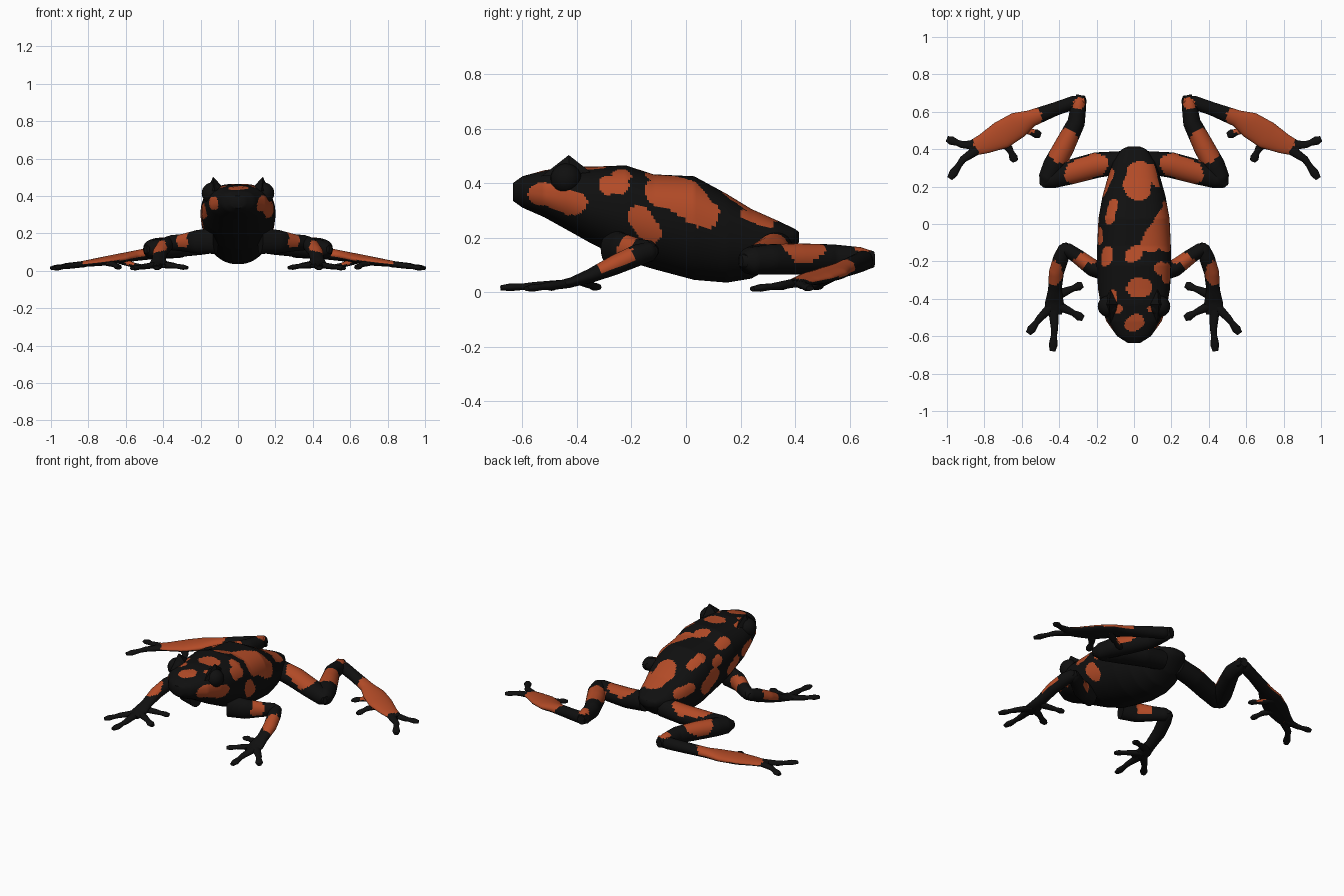
import bpy, bmesh, math
from mathutils import Vector, noise
from mathutils.bvhtree import BVHTree

if "Cube" in bpy.data.objects:
    bpy.data.objects.remove(bpy.data.objects["Cube"])


def make_material(name, rgb):
    m = bpy.data.materials.new(name)
    m.diffuse_color = (*rgb, 1)
    m.use_nodes = True
    m.node_tree.nodes["Principled BSDF"].inputs["Base Color"].default_value = m.diffuse_color
    return m

BLACK = make_material("black skin", (0.005, 0.005, 0.005))
ORANGE = make_material("orange patch", (0.45, 0.07, 0.02))


def lerp_rows(rows, step, key):
    """Resample rows of numbers linearly so patches get clean edges."""
    out = []
    for a, b in zip(rows, rows[1:]):
        n = max(1, round((key(b) - key(a)).length / step))
        for i in range(n):
            out.append([p + (q - p) * i / n for p, q in zip(a, b)])
    return out + [list(rows[-1])]


def skin(bm, rings):
    """Bridge vertex rings and cap both ends."""
    vs = [[bm.verts.new(p) for p in r] for r in rings]
    n = len(vs[0])
    for a, b in zip(vs, vs[1:]):
        for i in range(n):
            j = (i + 1) % n
            bm.faces.new((a[i], a[j], b[j], b[i]))
    bm.faces.new(vs[0])
    bm.faces.new(vs[-1])


def tube(bm, rows, step=0.012, sides=24):
    """Limb segment; each row is x, y, z, half width, half height."""
    rows = lerp_rows(rows, step, lambda r: Vector(r[:3]))
    pts = [Vector(r[:3]) for r in rows]
    rings = []
    for i, r in enumerate(rows):
        t = pts[min(i + 2, len(pts) - 1)] - pts[max(i - 2, 0)]
        side = t.cross(Vector((0, 0, 1))).normalized()
        up = side.cross(t).normalized()
        rings.append([pts[i] + side * r[3] * math.cos(a) + up * r[4] * math.sin(a)
                      for a in (math.tau * k / sides for k in range(sides))])
    skin(bm, rings)


def digit(bm, base, mid, tip, w=0.019):
    """Finger or toe with a rounded pad at the tip."""
    base, mid, tip = Vector(base), Vector(mid), Vector(tip)
    pad, neck = mid.lerp(tip, 0.72), mid.lerp(tip, 0.3)
    rows = [(*base, w * 1.5, 0.017), (*mid, w, 0.015), (*neck, w * 0.85, 0.012),
            (*pad, w * 1.25, 0.014), (*tip, w * 0.8, 0.009)]
    tube(bm, rows, 0.02, 12)


def paint(bm, spots, lowest=-0.35):
    """Faces near any patch line, with a wavy border, become orange."""
    bm.normal_update()
    for f in bm.faces:
        c = f.calc_center_median()
        wave = 1 + 0.18 * noise.noise(c * 16)
        for a, b, r in spots:
            d = b - a
            t = max(0, min(1, (c - a).dot(d) / max(d.length_squared, 1e-9)))
            if (c - a - d * t).length < r * wave and f.normal.z > lowest:
                f.material_index = 1


def finish(name, bm, mirror=False, angle=50):
    me = bpy.data.meshes.new(name)
    bm.to_mesh(me)
    bm.free()
    me.materials.append(BLACK)
    me.materials.append(ORANGE)
    ob = bpy.data.objects.new(name, me)
    bpy.context.collection.objects.link(ob)
    if mirror:
        ob.modifiers.new("mirror", 'MIRROR')
    bpy.ops.object.select_all(action='DESELECT')
    ob.select_set(True)
    bpy.context.view_layer.objects.active = ob
    bpy.ops.object.shade_smooth_by_angle(angle=math.radians(angle))

# Body: y, half width, bottom, widest height, top
body_rows = [
    (-.635, .035, .335, .37, .40), (-.60, .09, .31, .37, .425),
    (-.52, .148, .275, .36, .447), (-.43, .178, .225, .35, .46),
    (-.35, .192, .18, .32, .46), (-.22, .2, .115, .30, .465),
    (-.12, .197, .085, .28, .432), (.03, .19, .045, .25, .425),
    (.15, .168, .035, .21, .36), (.24, .143, .05, .19, .305),
    (.33, .115, .10, .19, .265), (.40, .065, .165, .205, .232),
    (.415, .03, .185, .205, .22)]
bm = bmesh.new()
rings = []
for y, w, lo, mid, hi in lerp_rows(body_rows, 0.008, lambda r: Vector((0, r[0], 0))):
    ring = []
    for k in range(120):
        c, s = math.cos(math.tau * k / 120), math.sin(math.tau * k / 120)
        p, h = (0.78, hi - mid) if s > 0 else (0.95, mid - lo)
        ring.append((w * math.copysign(abs(c) ** p, c), y,
                     mid + h * math.copysign(abs(s) ** p, s)))
    rings.append(ring)
skin(bm, rings)
bmesh.ops.recalc_face_normals(bm, faces=bm.faces)
tree = BVHTree.FromBMesh(bm)


def on_back(x, y):
    return tree.ray_cast(Vector((x, y, 2)), Vector((0, 0, -1)))[0]


def on_flank(side, y, z):
    return tree.ray_cast(Vector((2 * side, y, z)), Vector((-side, 0, 0)))[0]

# Patches on the back: start x, y, end x, y, radius
back = [(.02, .19, .03, .27, .075), (-.13, .03, -.11, .11, .03),
        (.09, -.1, .15, .0, .055), (-.15, -.19, -.145, -.15, .037),
        (-.01, -.17, .01, -.15, .04), (.14, -.24, .15, -.23, .033),
        (.01, -.34, .05, -.34, .05), (-.01, -.54, .015, -.52, .042),
        (-.09, -.46, -.08, -.45, .02), (.085, -.46, .085, -.455, .014),
        (-.11, -.4, -.115, -.37, .02)]
# Patches on the flanks: side, start y, z, end y, z, radius
flank = [(1, -.54, .355, -.41, .325, .046), (1, -.28, .395, -.25, .395, .042),
         (1, -.17, .275, -.13, .22, .042), (1, -.08, .375, .01, .35, .07),
         (1, -.02, .34, .07, .285, .055), (1, .22, .285, .30, .255, .026),
         (-1, -.55, .36, -.53, .36, .035), (-1, -.40, .32, -.34, .31, .04),
         (-1, -.24, .28, -.19, .25, .04), (-1, -.02, .27, .05, .22, .05),
         (-1, .18, .25, .26, .24, .035), (-1, -.08, .35, -.05, .34, .03)]
spots = [(on_back(a, b), on_back(c, d), r) for a, b, c, d, r in back]
spots += [(on_flank(s, a, b), on_flank(s, c, d), r) for s, a, b, c, d, r in flank]
paint(bm, [s for s in spots if s[0] and s[1]], -0.6)
finish("body", bm)

# Eyes
bm = bmesh.new()
bmesh.ops.create_uvsphere(bm, u_segments=24, v_segments=14, radius=0.057)
bmesh.ops.translate(bm, verts=bm.verts, vec=(.137, -.44, .415))
finish("eyes", bm, True)

# Pointed brow ridges above the eyes
bm = bmesh.new()
base = [bm.verts.new(p) for p in ((.08, -.43, .445), (.125, -.53, .425),
                                  (.165, -.43, .43), (.125, -.35, .44))]
tip = bm.verts.new((.133, -.43, .503))
for i in range(4):
    bm.faces.new((base[i], base[(i + 1) % 4], tip))
bm.faces.new(base[::-1])
bmesh.ops.recalc_face_normals(bm, faces=bm.faces)
finish("brow_ridges", bm, True, 20)


def limb(name, segments, digits, patches):
    bm = bmesh.new()
    for rows in segments:
        tube(bm, rows)
    for d in digits:
        digit(bm, *d)
    bmesh.ops.recalc_face_normals(bm, faces=bm.faces)
    paint(bm, [(Vector(a), Vector(b), r) for a, b, r in patches])
    finish(name, bm, True)

# Front legs: upper arm, forearm with palm, four fingers
upper_arm = [(.12, -.265, .16, .05, .07), (.22, -.235, .155, .046, .062),
             (.30, -.175, .15, .04, .046), (.36, -.135, .15, .036, .04),
             (.39, -.115, .15, .015, .02)]
forearm = [(.355, -.105, .155, .012, .015), (.37, -.13, .15, .034, .036),
           (.39, -.18, .135, .041, .04), (.415, -.26, .10, .04, .036),
           (.423, -.35, .06, .036, .026), (.425, -.42, .036, .05, .018),
           (.43, -.48, .026, .045, .013)]
fingers = [((.41, -.38, .04), (.345, -.352, .028), (.275, -.325, .016)),
           ((.42, -.43, .032), (.345, -.465, .026), (.272, -.505, .016)),
           ((.43, -.46, .028), (.425, -.56, .022), (.435, -.68, .016)),
           ((.43, -.43, .032), (.505, -.505, .022), (.565, -.585, .013))]
limb("front_legs", [upper_arm, forearm], fingers,
     [((.235, -.2, .16), (.275, -.2, .16), .052),
      ((.425, -.235, .13), (.435, -.28, .11), .047)])

# Hind legs: thigh, shin, webbed foot, four toes
thigh = [(.06, .33, .165, .06, .06), (.20, .315, .145, .068, .06),
         (.35, .275, .125, .066, .055), (.45, .235, .115, .048, .05),
         (.495, .212, .115, .02, .025)]
shin = [(.488, .20, .115, .018, .022), (.465, .24, .115, .048, .05),
        (.43, .31, .12, .058, .056), (.375, .41, .122, .056, .057),
        (.31, .54, .122, .047, .053), (.295, .64, .12, .04, .045),
        (.283, .688, .12, .024, .03)]
foot = [(.26, .665, .125, .022, .03), (.32, .65, .115, .036, .037),
        (.42, .615, .10, .036, .034), (.55, .565, .08, .045, .028),
        (.62, .53, .068, .07, .026), (.71, .475, .052, .075, .024),
        (.80, .43, .04, .055, .018), (.88, .40, .03, .038, .013)]
toes = [((.82, .42, .036), (.92, .425, .026), (1.0, .455, .014)),
        ((.82, .41, .036), (.915, .345, .024), (.985, .243, .012)),
        ((.71, .45, .045), (.665, .40, .034), (.635, .335, .016)),
        ((.64, .53, .055), (.575, .50, .036), (.50, .475, .016))]
limb("hind_legs", [thigh, shin, foot], toes,
     [((.20, .32, .19), (.31, .275, .17), .062), ((.39, .385, .16), (.365, .44, .16), .068),
      ((.285, .655, .16), (.30, .64, .16), .028), ((.58, .56, .09), (.77, .445, .05), .088)])
